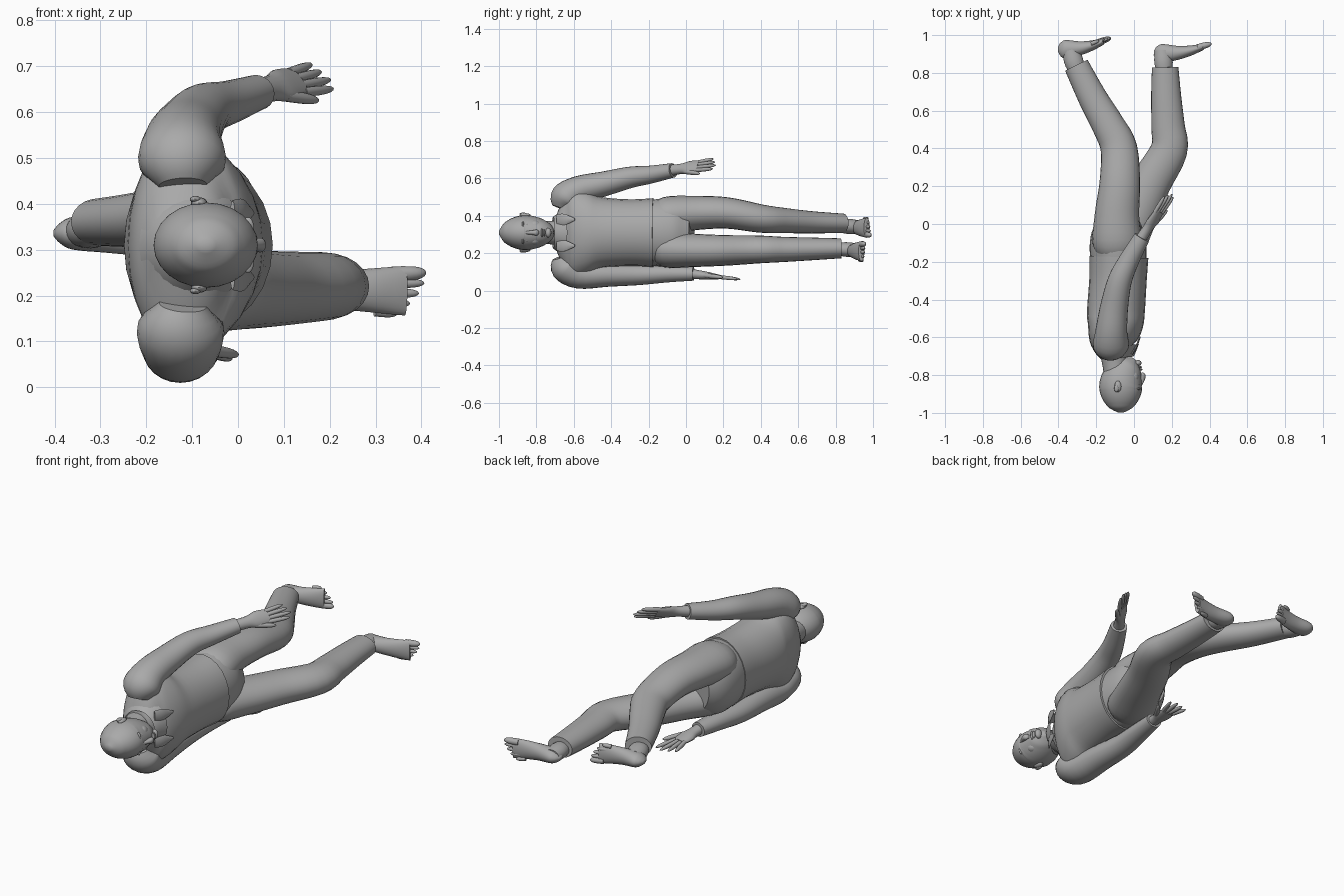
import bpy, bmesh, math
from mathutils import Vector

cube = bpy.data.objects.get("Cube")
if cube:
    bpy.data.objects.remove(cube, do_unlink=True)

grey = bpy.data.materials.new("plain grey")
grey.use_nodes = True
colour = (.4, .4, .4, 1)
grey.diffuse_color = colour
grey.node_tree.nodes["Principled BSDF"].inputs["Base Color"].default_value = colour

MIDDLE = .31  # height of the body's own mirror plane
UP = Vector((0, 0, 1))
SIDES = {"left": 1, "right": -1}


def finish(name, bm):
    """Turn a bmesh into a smooth grey object."""
    bmesh.ops.recalc_face_normals(bm, faces=bm.faces)
    mesh = bpy.data.meshes.new(name)
    bm.to_mesh(mesh)
    bm.free()
    mesh.materials.append(grey)
    obj = bpy.data.objects.new(name, mesh)
    bpy.context.collection.objects.link(obj)
    bpy.ops.object.select_all(action="DESELECT")
    obj.select_set(True)
    bpy.context.view_layer.objects.active = obj
    bpy.ops.object.shade_smooth_by_angle(angle=math.radians(40))


def spline(before, start, end, after, t):
    """Smooth value between two neighbouring rings."""
    return tuple(b + t / 2 * (c - a + t * (2 * a - 5 * b + 4 * c - d + t * (3 * (b - c) + d - a)))
                 for a, b, c, d in zip(before, start, end, after))


def loft(name, rings, segments=24, steps=4, caps=True, up=UP):
    """Skin rings of (x, y, z, depth radius, side radius) laid along a path."""
    last = len(rings) - 1
    path = []
    for i in range(last):
        corners = [rings[min(max(i + k, 0), last)] for k in (-1, 0, 1, 2)]
        path += [spline(*corners, step / steps) for step in range(steps)]
    path.append(rings[last])
    bm = bmesh.new()
    loops = []
    for i, (*centre, depth_radius, side_radius) in enumerate(path):
        before, after = path[max(i - 1, 0)], path[min(i + 1, len(path) - 1)]
        tangent = (Vector(after[:3]) - Vector(before[:3])).normalized()
        side = (up - tangent * tangent.dot(up)).normalized()
        depth = side.cross(tangent)
        loop = []
        for k in range(segments):
            angle = math.tau * k / segments
            offset = depth * depth_radius * math.cos(angle) + side * side_radius * math.sin(angle)
            loop.append(bm.verts.new(Vector(centre) + offset))
        loops.append(loop)
    for low, high in zip(loops, loops[1:]):
        for k in range(segments):
            following = (k + 1) % segments
            bm.faces.new((low[k], low[following], high[following], high[k]))
    if caps:
        bm.faces.new(loops[0])
        bm.faces.new(loops[-1])
    finish(name, bm)


def trunk(name, rings, caps=True):
    """Loft along the mirror plane from (x, y, depth radius, side radius)."""
    loft(name, [(x, y, MIDDLE, depth, side) for x, y, depth, side in rings], caps=caps)


def limb(name, points, start, end, flatness):
    """Tube whose radius tapers evenly and whose first end is domed."""
    rings = []
    for i, point in enumerate(points):
        radius = start + (end - start) * i / (len(points) - 1)
        if i == 0:
            radius *= .5
        rings.append((*point, radius, radius * flatness))
    loft(name, rings)


def ball(name, centre, size):
    """Stretched sphere for a small rounded feature."""
    bm = bmesh.new()
    bmesh.ops.create_uvsphere(bm, u_segments=16, v_segments=10, radius=1)
    bmesh.ops.scale(bm, vec=size, verts=bm.verts)
    bmesh.ops.translate(bm, vec=centre, verts=bm.verts)
    finish(name, bm)


def digit(name, base, tip, radius):
    """Finger or toe with a rounded tip."""
    rings = []
    for t in (0, .5, .8, .95, 1):
        size = radius * max(math.sqrt(1 - t ** 4), .1)
        rings.append((*base.lerp(tip, t), size, size))
    loft(name, rings, segments=10, steps=2)


def hand(label, wrist, forward, spread, fan):
    """Palm, four fanned fingers and a thumb; spread points to the little finger."""
    wrist, forward, spread = Vector(wrist), Vector(forward).normalized(), Vector(spread).normalized()
    sections = ((-.03, .03, .03), (.05, .024, .03), (.1, .02, .042), (.16, .012, .036))
    palm = [(*(wrist + forward * reach), thick, wide) for reach, thick, wide in sections]
    loft(label + "_palm", palm, segments=16, up=spread)
    for k, finger in enumerate(("index", "middle", "ring", "little")):
        place = k - 1.5
        base = wrist + forward * .15 + spread * place * .018
        length = .125 - .014 * abs(place + .4)
        tip = base + (forward + spread * place * fan) * length
        digit(label + "_" + finger + "_finger", base, tip, .011)
    base = wrist + forward * .08 - spread * .025
    digit(label + "_thumb", base, base + (forward - spread * (.2 + 2 * fan)) * .1, .013)


def foot(label, heel, toe, inner):
    """Foot lofted from heel to ball, then five toes with the big one inside."""
    heel, toe = Vector(heel), Vector(toe)
    rings = []
    for t in (0, .05, .15, .4, .6, .75, .85):
        rounding = math.sqrt(min(1, t * 8 + .05))
        centre = heel.lerp(toe, t) - Vector((0, .02 * math.sin(math.pi * t), 0))
        rings.append((*centre, rounding * (.056 - .046 * t), rounding * (.032 + .026 * t)))
    loft(label + "_foot", rings)
    for k in range(5):
        across = UP * inner * (.036 - .0205 * k)
        shift = (heel - toe).normalized() * k * k * .004
        radius = .011 if k else .017
        base = heel.lerp(toe, .76) + across - Vector((0, .008, 0))
        digit(label + "_toe", base + shift * .6, toe + across * 1.1 + shift, radius)


# Head: an egg from crown to chin, with the jaw drifting forward
head = []
for i in range(13):
    t = .005 + .99 * i / 12
    bulge = math.sqrt(math.sin(math.pi * t))
    drift = max(0, 2 * t - 1) ** 1.5
    head.append((-.07 + .075 * drift, -1 + .285 * t, .114 * bulge, .093 * bulge))
trunk("head", head)
trunk("neck", [(-.09, -.84, .07, .06), (-.1, -.76, .064, .06), (-.115, -.64, .075, .07)])

# Face
trunk("nose", [(.033, -.86, .006, .008), (.044, -.82, .014, .012), (.048, -.8, .012, .016), (.038, -.79, .006, .01)])
ball("upper_lip", (.035, -.77, MIDDLE), (.01, .006, .024))
ball("lower_lip", (.032, -.758, MIDDLE), (.01, .006, .02))
ball("chin", (.02, -.736, MIDDLE), (.02, .016, .026))
for label, sign in SIDES.items():
    ball(label + "_brow", (.022, -.872, MIDDLE + sign * .036), (.013, .007, .025))
    ball(label + "_eye", (.021, -.85, MIDDLE + sign * .034), (.01, .007, .015))
    ball(label + "_cheek", (-.005, -.81, MIDDLE + sign * .038), (.03, .035, .028))
    ball(label + "_ear", (-.085, -.86, MIDDLE + sign * .092), (.018, .03, .012))
    ball(label + "_ear_rim", (-.093, -.87, MIDDLE + sign * .1), (.012, .02, .007))

# Shirt body, broad at the shoulders and hanging over the trousers
trunk("shirt", [(-.115, -.7, .075, .075), (-.115, -.665, .098, .16), (-.115, -.61, .125, .24),
                (-.1, -.53, .148, .225), (-.095, -.45, .153, .19), (-.085, -.3, .152, .178), (-.08, -.175, .156, .184)])

# Turned-down collar with two points at the throat
trunk("collar", [(-.088, -.71, .085, .085), (-.09, -.69, .1, .1), (-.095, -.65, .122, .13)], caps=False)
for label, sign in SIDES.items():
    height = MIDDLE + sign * .07
    loft(label + "_collar_point", [(-.012, -.69, height, .006, .028), (.012, -.65, height, .006, .03),
                                   (.032, -.595, height, .004, .006)], segments=8)

# Trousers
trunk("hips", [(-.08, -.22, .145, .17), (-.085, -.12, .15, .182), (-.08, -.04, .138, .175), (-.07, .03, .1, .13)])
limb("left_trouser_leg", [(-.085, -.2, .38), (-.09, -.11, .4), (-.09, .05, .415), (-.075, .22, .415), (-.08, .4, .385),
                          (-.135, .52, .375), (-.22, .67, .365), (-.305, .84, .36)], .138, .066, .78)
limb("right_trouser_leg", [(-.085, -.2, .23), (-.07, -.11, .22), (.01, .05, .215), (.09, .22, .215), (.185, .39, .22),
                           (.18, .52, .22), (.17, .68, .223), (.165, .83, .226)], .135, .07, .76)

# Sleeves
limb("left_sleeve", [(-.12, -.67, .44), (-.122, -.645, .49), (-.12, -.57, .538), (-.105, -.44, .57),
                     (-.075, -.3, .605), (-.025, -.19, .62), (.042, -.07, .643)], .105, .043, .9)
limb("right_sleeve", [(-.12, -.67, .18), (-.125, -.645, .13), (-.125, -.57, .084), (-.13, -.42, .085),
                      (-.135, -.25, .085), (-.12, -.1, .09), (-.1, .04, .09)], .105, .042, .88)

# Hands and feet
hand("left", (.045, -.065, .645), (.55, .83, .13), (-.6, .2, .8), .05)
hand("right", (-.1, .02, .09), (.12, 1, -.11), (-1, 0, 0), .17)
limb("left_ankle", [(-.28, .77, .355), (-.315, .85, .345), (-.335, .92, .34)], .055, .045, .8)
limb("right_ankle", [(.165, .76, .225), (.157, .85, .22), (.152, .92, .217)], .055, .042, .8)
foot("left", (-.402, .925, .336), (-.122, .985, .336), -1)
foot("right", (.105, .905, .213), (.41, .955, .21), 1)
